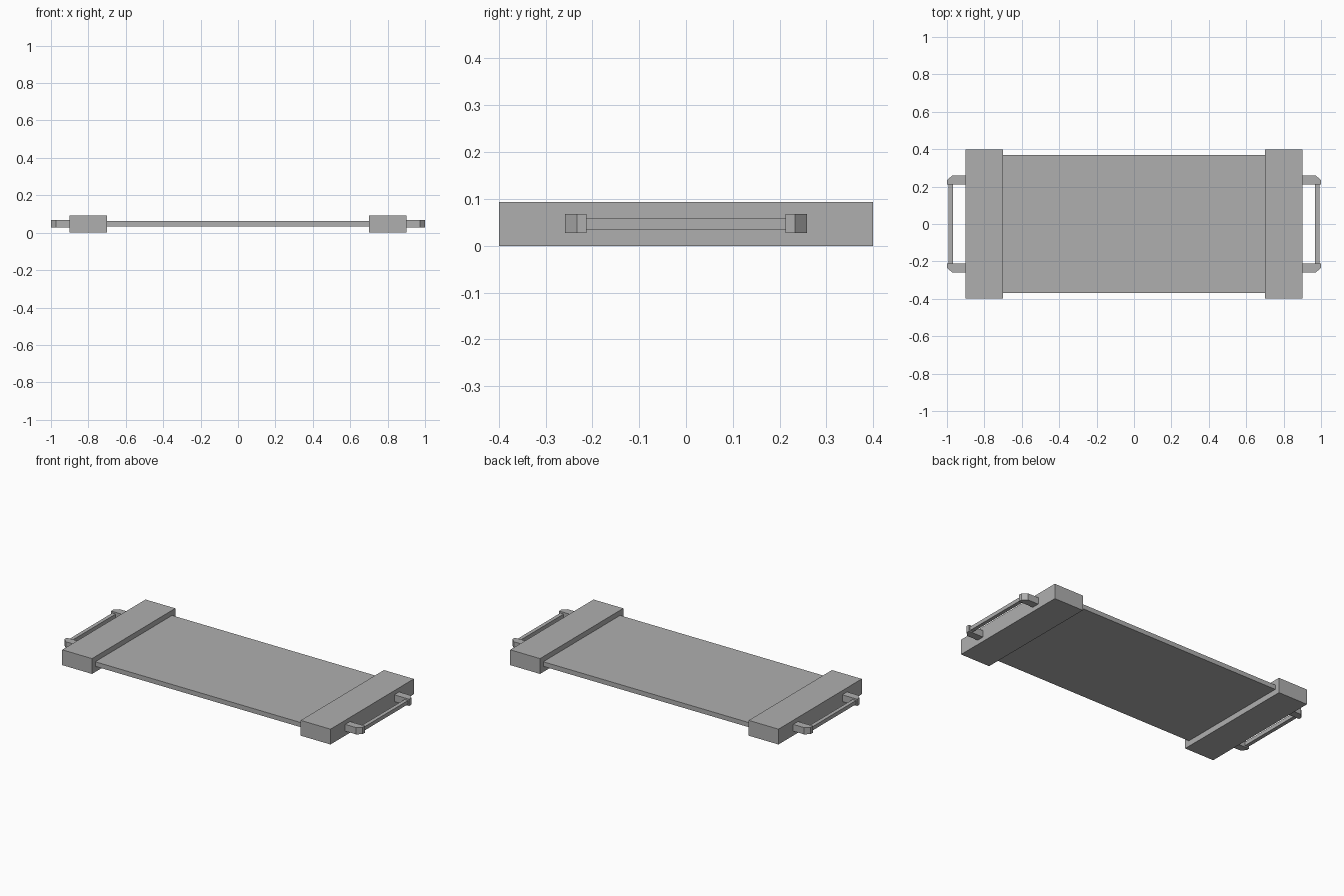
import bpy
import bmesh

if "Cube" in bpy.data.objects:
    bpy.data.objects.remove(bpy.data.objects["Cube"])

# Dark grey finish shared by all parts
grey = bpy.data.materials.new("dark_grey")
grey.diffuse_color = (0.43, 0.43, 0.43, 1.0)
grey.use_nodes = True
grey.node_tree.nodes["Principled BSDF"].inputs["Base Color"].default_value = grey.diffuse_color


def prism(name, outline, z0, z1):
    """Extrude an xy outline from z0 to z1."""
    bm = bmesh.new()
    face = bm.faces.new([bm.verts.new((x, y, z0)) for x, y in outline])
    top = bmesh.ops.extrude_face_region(bm, geom=[face])["geom"]
    verts = [v for v in top if isinstance(v, bmesh.types.BMVert)]
    bmesh.ops.translate(bm, verts=verts, vec=(0, 0, z1 - z0))
    bmesh.ops.recalc_face_normals(bm, faces=bm.faces)
    mesh = bpy.data.meshes.new(name)
    bm.to_mesh(mesh)
    bm.free()
    mesh.materials.append(grey)
    obj = bpy.data.objects.new(name, mesh)
    bpy.context.collection.objects.link(obj)
    return obj


def box(name, x0, x1, y0, y1, z0, z1):
    return prism(name, [(x0, y0), (x1, y0), (x1, y1), (x0, y1)], z0, z1)


def mirror(obj, x=True, y=False):
    mod = obj.modifiers.new("mirror", 'MIRROR')
    mod.use_axis = (x, y, False)
    mod.use_mirror_merge = False


# Thin deck between the end blocks
box("deck", -0.70, 0.70, -0.368, 0.368, 0.034, 0.062)

# Heavy end blocks
mirror(box("end_block", 0.70, 0.90, -0.399, 0.399, 0.0, 0.093))

# Handle brackets with chamfered outer corners
bracket = prism("handle_bracket",
                [(0.90, 0.212), (1.0, 0.212), (1.0, 0.233),
                 (0.974, 0.258), (0.90, 0.258)], 0.027, 0.068)
mirror(bracket, y=True)

# Slim grip bars spanning each pair of brackets
mirror(box("handle_bar", 0.969, 0.992, -0.212, 0.212, 0.035, 0.058))
